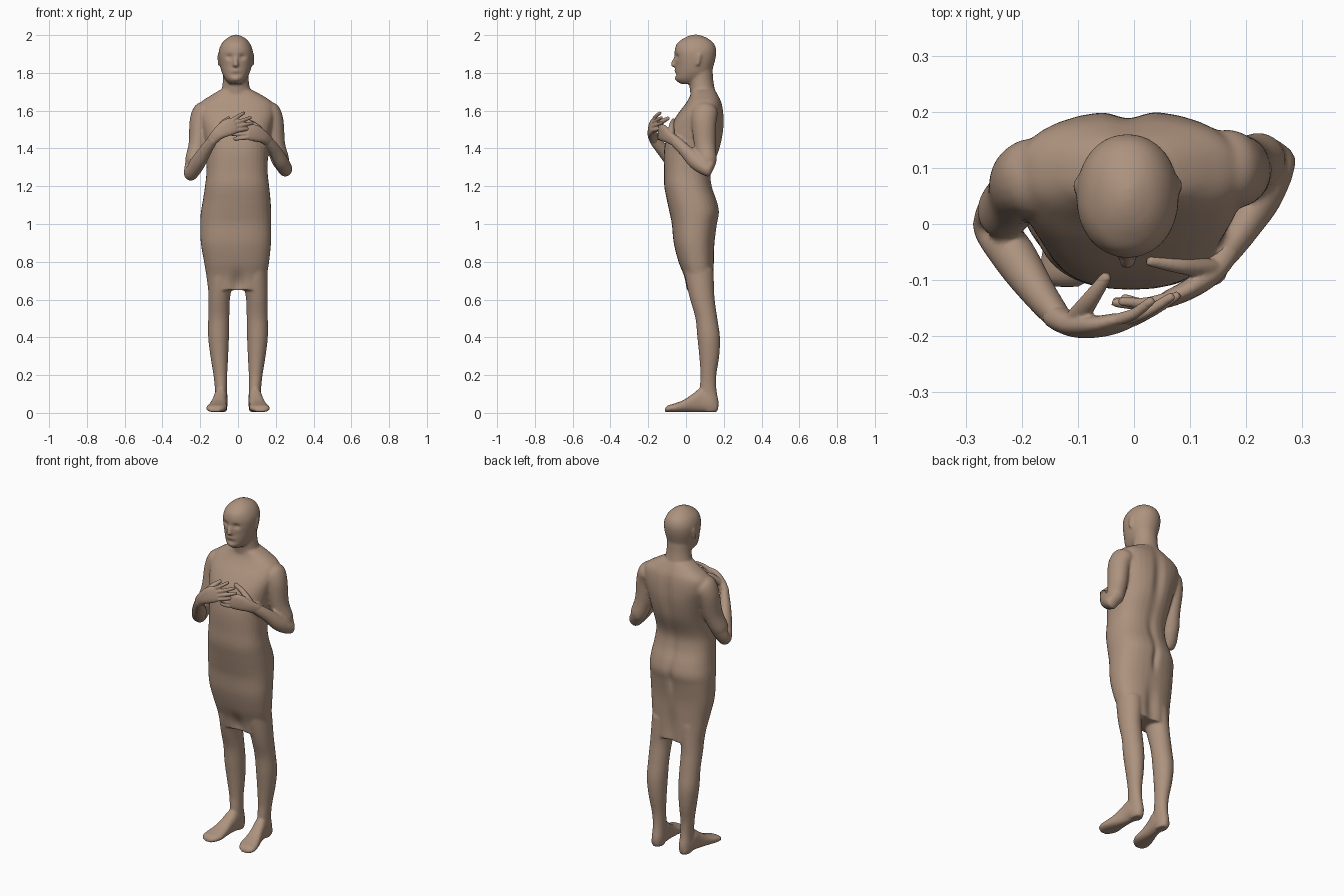
import bpy, bmesh, math
from mathutils import Vector as V

skin = bpy.data.materials.new("skin")
skin.diffuse_color = (0.42, 0.29, 0.21, 1)


def catmull(a, b, c, d, t):
    return 0.5 * (2 * b + (c - a) * t + (2 * a - 5 * b + 4 * c - d) * t * t + (3 * b - a - 3 * c + d) * t ** 3)


def loft(bm, rings, p=2.0, n=32, steps=5):
    """Closed skin through rings (centre, u, v), smoothly interpolated."""
    k = len(rings)
    dense = []
    for i in range(k - 1):
        q = [rings[max(0, min(k - 1, i + j))] for j in (-1, 0, 1, 2)]
        dense += [[catmull(*(r[m] for r in q), s / steps) for m in range(3)] for s in range(steps)]
    dense.append(rings[-1])
    loops = []
    for c, u, v in dense:
        loop = []
        for i in range(n):
            a = 2 * math.pi * i / n
            x, y = math.cos(a), math.sin(a)
            loop.append(bm.verts.new(c + u * math.copysign(abs(x) ** (2 / p), x)
                                     + v * math.copysign(abs(y) ** (2 / p), y)))
        loops.append(loop)
    faces = [bm.faces.new(loops[0]), bm.faces.new(loops[-1])]
    for a, b in zip(loops, loops[1:]):
        for i in range(n):
            j = (i + 1) % n
            faces.append(bm.faces.new((a[i], a[j], b[j], b[i])))
    bmesh.ops.recalc_face_normals(bm, faces=faces)


def stack(bm, rows, p=2.0, flip=1):
    """Horizontal sections (z, x0, x1, y0, y1)."""
    loft(bm, [(V((flip * (x0 + x1) / 2, (y0 + y1) / 2, z)), V(((x1 - x0) / 2, 0, 0)), V((0, (y1 - y0) / 2, 0)))
              for z, x0, x1, y0, y1 in rows], p)


def tube(bm, pts, side=(0, 0, 1), p=2.0):
    """Limb along (x, y, z, half width along side, half thickness), with round ends."""
    pos = [V(q[:3]) for q in pts]
    rings = []
    for i, q in enumerate(pts):
        t = (pos[min(i + 1, len(pos) - 1)] - pos[max(i - 1, 0)]).normalized()
        u = V(side) - t * t.dot(V(side))
        u.normalize()
        w, h = q[3], q[4]
        ring = (pos[i], u * w, t.cross(u) * h)
        cap = (pos[i] + t * min(w, h) * (0.7 if i else -0.7), u * w * 0.5, t.cross(u) * h * 0.5)
        rings += [cap, ring] if i == 0 else [ring, cap] if i == len(pts) - 1 else [ring]
    loft(bm, rings, p, 20)


def finish(name, bm, voxel, smooth, dents=()):
    me = bpy.data.meshes.new(name)
    bm.to_mesh(me)
    bm.free()
    ob = bpy.data.objects.new(name, me)
    bpy.context.collection.objects.link(ob)
    bpy.ops.object.select_all(action='DESELECT')
    bpy.context.view_layer.objects.active = ob
    ob.select_set(True)
    m = ob.modifiers.new("fuse", 'REMESH')
    m.mode = 'VOXEL'
    m.voxel_size = voxel
    m = ob.modifiers.new("soften", 'SMOOTH')
    m.factor, m.iterations = 0.5, smooth
    for m in list(ob.modifiers):
        bpy.ops.object.modifier_apply(modifier=m.name)
    # soft dents and bumps: centre, push along y, radii in x, y, z
    for c, push, r in dents:
        for v in ob.data.vertices:
            d = sum(((v.co[i] - c[i]) / r[i]) ** 2 for i in range(3))
            if d < 6:
                v.co.y += push * math.exp(-d)
    ob.data.materials.append(skin)
    bpy.ops.object.shade_smooth()


body = bmesh.new()
# torso, hips and the bridged thighs
stack(body, [(.65, -.158, .15, 0, .15), (.72, -.167, .153, -.012, .15), (.8, -.18, .165, -.04, .15),
             (.9, -.197, .175, -.065, .152), (1.0, -.2, .176, -.075, .165), (1.06, -.197, .176, -.087, .176),
             (1.12, -.187, .173, -.1, .165), (1.2, -.175, .165, -.115, .138), (1.28, -.167, .157, -.116, .135),
             (1.4, -.172, .162, -.115, .18), (1.5, -.19, .178, -.09, .2), (1.58, -.21, .195, -.045, .2),
             (1.64, -.2, .185, 0, .19), (1.68, -.145, .13, .022, .172), (1.71, -.095, .075, .028, .155)], 2.4)
# neck
stack(body, [(1.62, -.095, .075, .03, .16), (1.7, -.088, .066, .022, .155),
             (1.76, -.08, .057, .015, .145), (1.84, -.08, .057, .01, .14)])
# head
stack(body, [(1.742, -.045, .02, -.03, .06), (1.765, -.067, .043, -.054, .1), (1.8, -.085, .062, -.056, .133),
             (1.84, -.095, .073, -.056, .147), (1.88, -.102, .079, -.06, .157), (1.92, -.101, .078, -.06, .16),
             (1.955, -.087, .064, -.048, .148), (1.98, -.063, .043, -.018, .12), (1.994, -.04, .02, .01, .09),
             (2.002, -.02, 0, .035, .065)], 2.1)
# nose and ears
tube(body, [(-.012, -.055, 1.885, .008, .008), (-.012, -.066, 1.855, .012, .011),
            (-.012, -.068, 1.84, .016, .012)], (1, 0, 0))
for x in (-.101, .078):
    tube(body, [(x, .07, 1.895, .012, .008), (x, .062, 1.845, .009, .007)], (0, 1, 0))
# legs and feet
for s in (-1, 1):
    stack(body, [(.76, .02, .155, -.01, .145), (.68, .03, .157, .003, .148), (.6, .043, .158, .022, .152),
                 (.5, .046, .158, .05, .166), (.4, .048, .158, .06, .18), (.3, .052, .146, .07, .176),
                 (.2, .057, .13, .077, .161), (.12, .057, .122, .072, .162), (.05, .055, .122, .08, .174),
                 (.006, .06, .117, .09, .166)], 2, s)
    loft(body, [(V((s * x, y, h / 2 + .004)), V((w, 0, 0)), V((0, 0, h / 2))) for x, y, w, h in
                [(.09, .165, .022, .05), (.09, .13, .034, .09), (.092, .08, .036, .125), (.098, .04, .038, .1),
                 (.106, -.01, .046, .066), (.113, -.06, .054, .046), (.12, -.095, .046, .036),
                 (.12, -.112, .025, .02)]], 2.4)
# arms: shoulder, elbow, wrist
tube(body, [(-.175, .085, 1.6, .068, .06), (-.2, .075, 1.54, .066, .057), (-.212, .05, 1.42, .057, .05),
            (-.235, .02, 1.33, .05, .046)], (0, 1, 0))
tube(body, [(-.232, .025, 1.33, .045, .045), (-.25, -.002, 1.268, .04, .038), (-.215, -.055, 1.32, .043, .04),
            (-.168, -.125, 1.395, .035, .031), (-.13, -.173, 1.452, .029, .022)])
tube(body, [(.16, .1, 1.6, .068, .06), (.185, .095, 1.54, .066, .057), (.2, .1, 1.42, .057, .05),
            (.227, .115, 1.33, .048, .046)], (0, 1, 0))
tube(body, [(.225, .118, 1.33, .043, .043), (.25, .118, 1.288, .038, .037), (.232, .06, 1.325, .043, .038),
            (.195, -.005, 1.39, .035, .031), (.155, -.065, 1.445, .028, .022)])
finish("body", body, .007, 6, [
    ((-.047, -.06, 1.885), .012, (.02, .04, .014)),   # eye sockets
    ((.023, -.06, 1.885), .012, (.02, .04, .014)),
    ((-.012, -.06, 1.812), -.005, (.025, .03, .01)),  # lips
    ((-.012, -.06, 1.79), .005, (.03, .03, .009)),
    ((-.012, -.05, 1.765), -.005, (.02, .03, .012)),  # chin
    ((-.01, .2, 1.5), -.014, (.03, .06, .16)),        # spine
    ((-.01, .16, 1.2), -.01, (.025, .06, .12)),
    ((-.012, .18, 1.02), -.014, (.018, .06, .07)),    # seat cleft
    ((0, .15, .72), -.015, (.035, .06, .12)),         # between the thighs
    ((0, -.02, .68), .02, (.035, .06, .06)),
])


def hand(name, palm, knuckle_dir, tips, thumb):
    """Palm sections, then four fingers from the knuckles and a thumb."""
    bm = bmesh.new()
    side = V(knuckle_dir).normalized()
    tube(bm, palm, side, 2.4)
    base = V(palm[-1][:3])
    for i, tip in enumerate(tips):
        a = base + side * (.03 - .02 * i)
        b = V(tip)
        m = a.lerp(b, .5) + V((0, -.006, 0))
        tube(bm, [(*a, .0115, .011), (*m, .0105, .010), (*b, .0085, .008)])
    tube(bm, thumb, (1, .3, .2))
    finish(name, bm, .004, 3)


# front hand reaches across, rear hand is tucked under it
hand("right_hand", [(-.14, -.165, 1.44, .027, .022), (-.105, -.181, 1.478, .034, .021),
                    (-.06, -.182, 1.508, .045, .018), (-.02, -.173, 1.523, .042, .014)], (-.3, .1, 1),
     [(.03, -.137, 1.588), (.066, -.13, 1.563), (.076, -.128, 1.535), (.062, -.13, 1.505)],
     [(-.105, -.172, 1.49, .02, .018), (-.078, -.135, 1.535, .016, .014), (-.05, -.095, 1.56, .010, .010)])
hand("left_hand", [(.165, -.05, 1.435, .027, .022), (.135, -.09, 1.46, .033, .021),
                   (.095, -.118, 1.48, .044, .018), (.055, -.136, 1.487, .04, .014)], (.25, .15, 1),
     [(-.022, -.138, 1.535), (-.034, -.14, 1.504), (-.032, -.138, 1.475), (-.018, -.132, 1.45)],
     [(.135, -.08, 1.475, .02, .018), (.085, -.075, 1.525, .015, .014), (.03, -.066, 1.55, .010, .010)])
